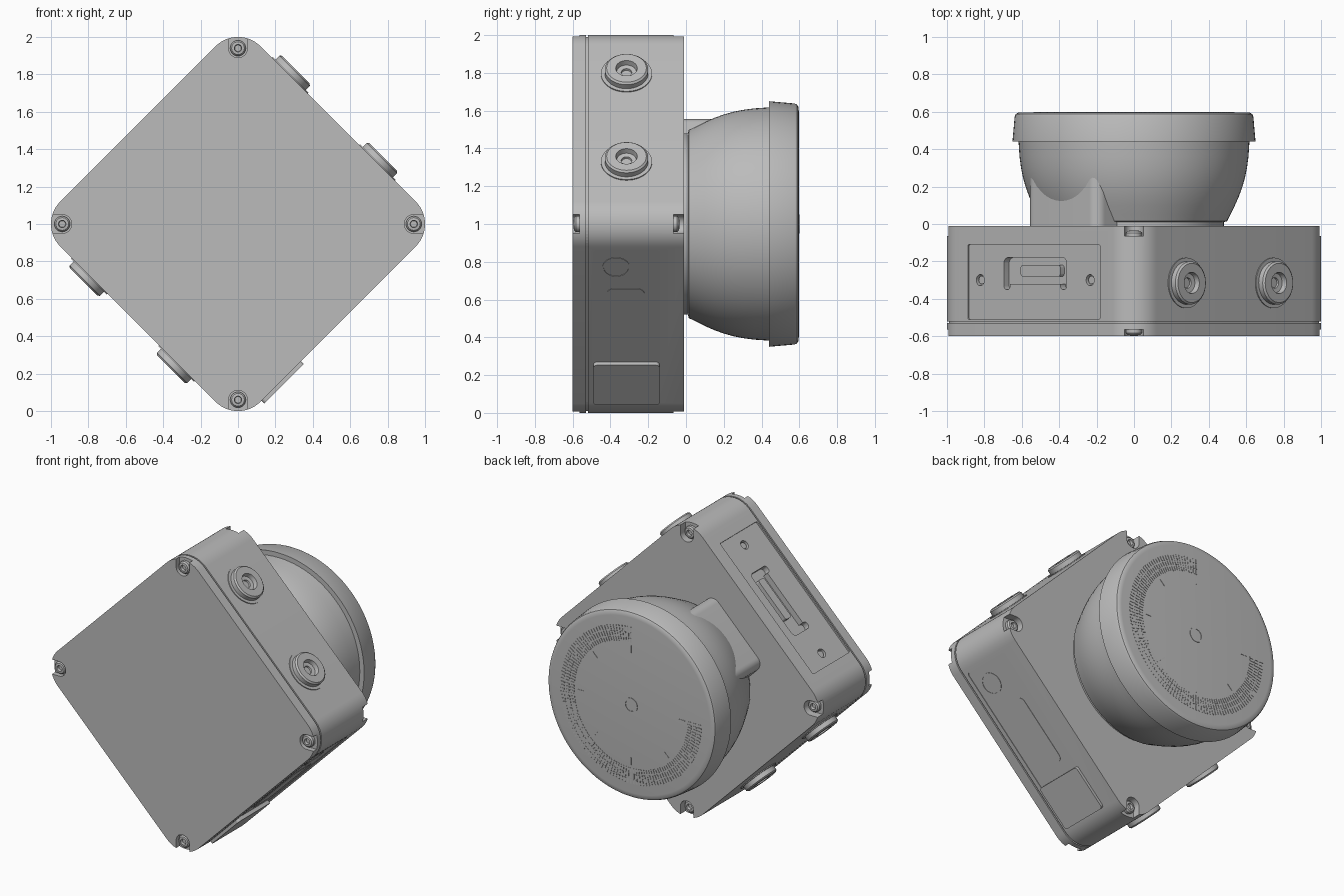
import bpy, bmesh, math
from mathutils import Matrix, Vector

if "Cube" in bpy.data.objects:
    bpy.data.objects.remove(bpy.data.objects["Cube"])

grey = bpy.data.materials.new("light grey")
grey.use_nodes = True
colour = (0.5, 0.5, 0.5, 1)
grey.diffuse_color = colour
grey.node_tree.nodes["Principled BSDF"].inputs["Base Color"].default_value = colour

# Housing frame: local x and y run along the tilted square, local z points forward
S = math.sqrt(0.5)
WORLD = Matrix(((S, -S, 0, 0), (0, 0, -1, 0), (S, S, 0, 1), (0, 0, 0, 1)))
BACK = Matrix.Rotation(math.pi, 4, "X")
HALF = 0.757
T = Matrix.Translation


def spin(degrees):
    return Matrix.Rotation(math.radians(degrees), 4, "Z")


def side(quarter):
    """Frame on a side wall: x along the wall, y forward, z outward."""
    base = Matrix(((0, 0, 1, HALF), (1, 0, 0, 0), (0, 1, 0, 0), (0, 0, 0, 1)))
    return spin(90 * quarter) @ base


def finish(name, bm, frame=Matrix()):
    bmesh.ops.recalc_face_normals(bm, faces=bm.faces)
    bm.transform(WORLD @ frame)
    mesh = bpy.data.meshes.new(name)
    bm.to_mesh(mesh)
    bm.free()
    mesh.materials.append(grey)
    ob = bpy.data.objects.new(name, mesh)
    bpy.context.collection.objects.link(ob)
    return ob


def smooth(ob, angle=30):
    bpy.ops.object.select_all(action="DESELECT")
    ob.select_set(True)
    bpy.context.view_layer.objects.active = ob
    bpy.ops.object.shade_smooth_by_angle(angle=math.radians(angle))
    return ob


def slab(name, a0, a1, b0, b1, r, z0, z1, frame=Matrix(), steps=8):
    """Rounded rectangle extruded from z0 to z1."""
    bm = bmesh.new()
    pts = []
    for k, (x, y) in enumerate(((a1 - r, b1 - r), (a0 + r, b1 - r),
                                (a0 + r, b0 + r), (a1 - r, b0 + r))):
        for i in range(steps + 1):
            t = (k + i / steps) * math.pi / 2
            pts.append((x + r * math.cos(t), y + r * math.sin(t), z0))
    face = bm.faces.new([bm.verts.new(p) for p in pts])
    ext = bmesh.ops.extrude_face_region(bm, geom=[face])
    top = [v for v in ext["geom"] if isinstance(v, bmesh.types.BMVert)]
    bmesh.ops.translate(bm, verts=top, vec=(0, 0, z1 - z0))
    return finish(name, bm, frame)


def lathe(name, profile, frame=Matrix(), steps=40):
    bm = bmesh.new()
    vs = [bm.verts.new((r, 0, z)) for r, z in profile]
    es = [bm.edges.new(p) for p in zip(vs, vs[1:])]
    bmesh.ops.spin(bm, geom=vs + es, axis=(0, 0, 1), cent=(0, 0, 0),
                   angle=2 * math.pi, steps=steps)
    bmesh.ops.remove_doubles(bm, verts=bm.verts, dist=1e-5)
    return finish(name, bm, frame)


def cut(target, cutter):
    mod = target.modifiers.new("cut", "BOOLEAN")
    mod.operation, mod.solver, mod.object = "DIFFERENCE", "EXACT", cutter
    bpy.context.view_layer.objects.active = target
    bpy.ops.object.modifier_apply(modifier=mod.name)
    bpy.data.objects.remove(cutter)


# Housing, front lid and the seam between them
body = slab("housing", -HALF, HALF, -HALF, HALF, 0.17, 0.01, 0.52, steps=14)
lid = slab("front_lid", -HALF, HALF, -HALF, HALF, 0.17, 0.53, 0.6, steps=14)
seam = HALF - 0.01
slab("seam_gasket", -seam, seam, -seam, seam, 0.16, 0.5, 0.55, steps=14)

# Corner pockets with screws, front and back
for k in range(4):
    place = spin(45 + 90 * k) @ T((0.94, 0, 0))
    for part, z0, z1 in ((lid, 0.565, 0.7), (body, -0.1, 0.065)):
        cut(part, slab("pocket_cutter", -0.05, 0.2, -0.05, 0.05, 0.049, z0, z1, place))
    head = [(0.042, -0.005), (0.042, 0.018), (0.034, 0.028), (0.02, 0.03),
            (0.017, 0.012), (0, 0.012)]
    for where, frame in (("front", T((0, 0, 0.565))), ("back", T((0, 0, 0.065)) @ BACK)):
        smooth(lathe(f"{where}_screw_{k + 1}", head, place @ frame, 24))

# Recessed connector panel on the upper right-hand wall
wall = side(1)
for a0, a1, b0, b1, r, depth in (
        (-0.5, 0.5, 0.11, 0.51, 0.01, 0.01),
        (-0.237, 0.237, 0.18, 0.32, 0.03, 0.05),
        (-0.237, -0.19, 0.25, 0.35, 0.02, 0.05),
        (0.19, 0.237, 0.25, 0.35, 0.02, 0.05),
        (-0.445, -0.385, 0.27, 0.33, 0.0299, 0.04),
        (0.385, 0.445, 0.27, 0.33, 0.0299, 0.04)):
    cut(body, slab("panel_cutter", a0, a1, b0, b1, r, -depth, 0.05, wall))
smooth(slab("connector_tongue", -0.18, 0.12, 0.22, 0.28, 0.015, -0.06, -0.02, wall))
for a in (-0.415, 0.415):
    smooth(lathe("panel_screw", [(0.022, -0.045), (0.022, -0.02), (0, -0.02)],
                 wall @ T((a, 0.3, 0)), 20))

# Label recess, port cover and outlines on the lower wall
wall = side(3)
cut(body, slab("label_cutter", -0.58, 0.56, 0.14, 0.49, 0.02, -0.004, 0.05, wall))
smooth(slab("port_cover", -0.58, -0.28, 0.14, 0.49, 0.02, -0.01, 0.02, wall))
smooth(slab("label_plate", -0.2, 0.27, 0.22, 0.42, 0.04, -0.01, -0.001, wall))
smooth(lathe("button_ring", [(0.072, -0.006), (0.072, -0.001), (0.066, -0.001),
                             (0.066, -0.006)], wall @ T((0.43, 0.37, 0))))
smooth(body)
smooth(lid)

# Cable entry bosses on two opposite walls
boss = [(0.135, -0.005), (0.135, 0.006), (0.115, 0.006), (0.115, 0.036),
        (0.105, 0.045), (0.057, 0.045), (0.052, 0.016), (0.028, 0.013),
        (0.026, 0.002), (0, 0.002)]
for quarter, sign in ((0, 1), (2, -1)):
    for a in (0.365, -0.295):
        smooth(lathe("cable_entry", boss, side(quarter) @ T((sign * a, 0.315, 0)), 48))

# Sensor dome with its overhanging cap
dome = [(0, -0.03), (0.48, -0.03), (0.48, 0.01), (0.498, 0.015), (0.515, 0.05),
        (0.54, 0.1), (0.562, 0.15), (0.58, 0.2), (0.594, 0.25), (0.604, 0.3),
        (0.612, 0.36), (0.618, 0.45)]
cap = [(0.6, 0.44), (0.65, 0.44), (0.638, 0.575), (0.632, 0.588), (0.62, 0.595),
       (0.6, 0.597), (0, 0.597)]
smooth(lathe("dome", dome, BACK, 96))
smooth(lathe("dome_cap", cap, BACK, 96))

# Square column joining the dome to the housing
smooth(slab("dome_column", -0.27, 0.27, 0, 0.55, 0.06, -0.45, 0.02))

# Raised scale ticks on the cap, leaving one quarter empty
bm = bmesh.new()


def tick(angle, r0, r1, width):
    size = Matrix.Diagonal((r1 - r0, width, 0.003, 1))
    bmesh.ops.create_cube(bm, size=1, matrix=spin(angle) @ T(((r0 + r1) / 2, 0, -0.598)) @ size)


for i in range(109):
    for r0 in (0.43, 0.468, 0.506):
        tick(135 + i * 2.5, r0, r0 + 0.03, 0.009)
for i in range(7):
    tick(135 + i * 45, 0.36, 0.41, 0.006)
finish("scale_ticks", bm)
smooth(lathe("centre_mark", [(0.05, 0.59), (0.05, 0.6), (0.04, 0.6), (0.04, 0.59)], BACK))
